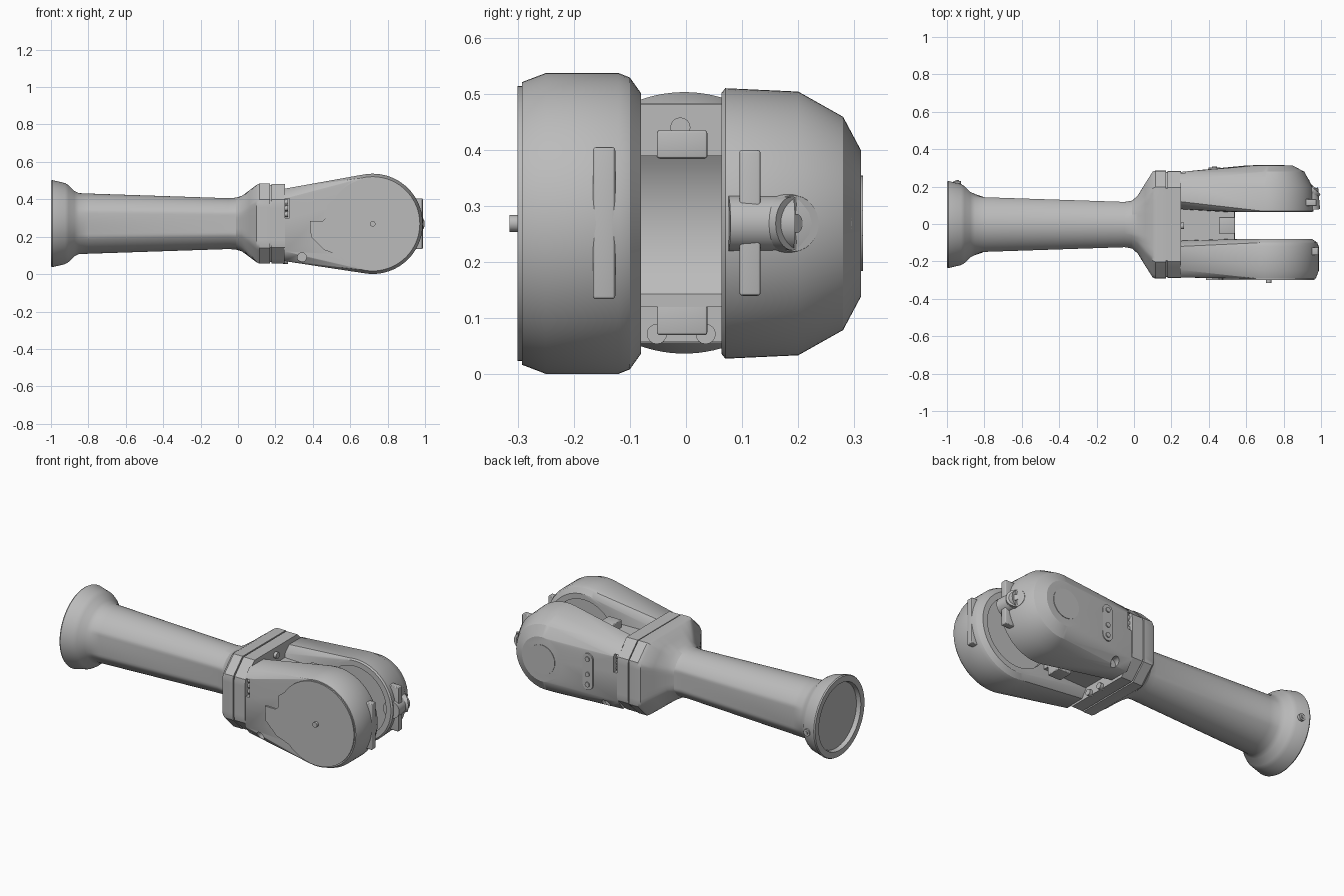
import bpy, bmesh, math
from mathutils import Vector

cube = bpy.data.objects.get("Cube")
if cube:
    bpy.data.objects.remove(cube, do_unlink=True)

grey = bpy.data.materials.new("machine_grey")
grey.use_nodes = True
grey.diffuse_color = (0.5, 0.5, 0.5, 1)
bsdf = next(n for n in grey.node_tree.nodes if n.type == 'BSDF_PRINCIPLED')
bsdf.inputs["Base Color"].default_value = (0.5, 0.5, 0.5, 1)

CY, CZ = -0.003, 0.27       # arm axis
JX, JZ = 0.72, 0.269        # joint centre
parts = []


def finish(name, bm):
    bmesh.ops.recalc_face_normals(bm, faces=bm.faces)
    mesh = bpy.data.meshes.new(name)
    bm.to_mesh(mesh)
    bm.free()
    mesh.materials.append(grey)
    ob = bpy.data.objects.new(name, mesh)
    bpy.context.collection.objects.link(ob)
    parts.append(ob)
    return ob


def select_only(ob):
    bpy.ops.object.select_all(action='DESELECT')
    ob.select_set(True)
    bpy.context.view_layer.objects.active = ob


def cylinder(name, p, q, r, r2=None, seg=32):
    p, q = Vector(p), Vector(q)
    bm = bmesh.new()
    bmesh.ops.create_cone(bm, cap_ends=True, segments=seg, radius1=r,
                          radius2=r if r2 is None else r2, depth=(q - p).length)
    turn = (q - p).to_track_quat('Z', 'Y').to_matrix()
    bmesh.ops.rotate(bm, matrix=turn, verts=bm.verts)
    bmesh.ops.translate(bm, vec=(p + q) / 2, verts=bm.verts)
    return finish(name, bm)


def box(name, lo, hi, bevel=0):
    bm = bmesh.new()
    bmesh.ops.create_cube(bm, size=1)
    for v in bm.verts:
        v.co = [lo[i] if v.co[i] < 0 else hi[i] for i in range(3)]
    if bevel:
        bmesh.ops.bevel(bm, geom=bm.edges[:], offset=bevel, segments=3,
                        profile=0.5, affect='EDGES')
    return finish(name, bm)


def prism(name, outline, y0, y1):
    """Extrude an x, z outline along y."""
    bm = bmesh.new()
    face = bm.faces.new([bm.verts.new((x, y0, z)) for x, z in outline])
    new = bmesh.ops.extrude_face_region(bm, geom=[face])["geom"]
    moved = [v for v in new if isinstance(v, bmesh.types.BMVert)]
    bmesh.ops.translate(bm, vec=(0, y1 - y0, 0), verts=moved)
    return finish(name, bm)


def loft(name, sections, n=96):
    """Sections are x, radius, half width, half height, chamfer sum."""
    bm = bmesh.new()
    rings = []
    for x, r, hy, hz, k in sections:
        ring = []
        for i in range(n):
            a = math.tau * (i + 0.5) / n
            c, s = math.cos(a), math.sin(a)
            d = min(r, hy / abs(c), hz / abs(s), k / (abs(c) + abs(s)))
            ring.append(bm.verts.new((x, CY + d * c, CZ + d * s)))
        rings.append(ring)
    for a, b in zip(rings, rings[1:]):
        for i in range(n):
            j = (i + 1) % n
            bm.faces.new((a[i], a[j], b[j], b[i]))
    bm.faces.new(rings[0])
    bm.faces.new(rings[-1])
    return finish(name, bm)


def arm_hull(name, rings, base, n=72):
    """Convex cheek from joint rings (y, radius) and a base section (y, half height)."""
    bm = bmesh.new()
    for y, r in rings:
        for i in range(n):
            a = math.tau * i / n
            bm.verts.new((JX + r * math.cos(a), y, JZ + r * math.sin(a)))
    for y, h in base:
        for s in (-1, 1):
            bm.verts.new((0.245, y, 0.263 + s * h))
    out = bmesh.ops.convex_hull(bm, input=bm.verts[:])
    inner = [v for v in out["geom_interior"] if isinstance(v, bmesh.types.BMVert)]
    bmesh.ops.delete(bm, geom=inner, context='VERTS')
    bmesh.ops.dissolve_limit(bm, angle_limit=0.01, verts=bm.verts, edges=bm.edges)
    return finish(name, bm)


def cut(target, cutter):
    mod = target.modifiers.new("cut", 'BOOLEAN')
    mod.operation, mod.solver, mod.object = 'DIFFERENCE', 'EXACT', cutter
    select_only(target)
    bpy.ops.object.modifier_apply(modifier=mod.name)
    parts.remove(cutter)
    bpy.data.objects.remove(cutter, do_unlink=True)


# Tube with recessed flared end, flattened sides and flange neck
W = 9
loft("forearm_tube", [
    (-0.975, 0.19, W, W, W), (-1, 0.195, W, W, W), (-1, 0.229, W, W, W),
    (-0.993, 0.233, W, W, W), (-0.925, 0.217, W, W, W), (-0.905, 0.205, W, W, W),
    (-0.875, 0.175, W, W, W), (-0.85, 0.163, W, W, W), (-0.8, 0.161, 0.146, W, W),
    (-0.05, 0.136, 0.121, W, W), (-0.01, 0.139, 0.128, W, W),
    (0.02, 0.16, 0.155, 0.148, W), (0.06, 0.235, 0.22, 0.177, 0.31),
    (0.1, W, 0.283, 0.207, 0.4), (0.115, W, 0.289, 0.214, 0.415),
    (0.172, W, 0.289, 0.214, 0.415)])
loft("flange_seam", [(x, W, 0.281, 0.206, 0.4) for x in (0.165, 0.185)])
loft("yoke_flange", [(x, W, 0.287, 0.212, 0.412) for x in (0.178, 0.25)])
cylinder("end_screw", (-0.945, 0.19, 0.25), (-0.945, 0.229, 0.25), 0.02)
cylinder("end_screw_core", (-0.945, 0.19, 0.25), (-0.945, 0.234, 0.25), 0.01, seg=6)

# Two cheeks of the fork
front = arm_hull("front_cheek", [(-0.292, 0.252), (-0.25, 0.268), (-0.12, 0.268),
                                 (-0.1, 0.26), (-0.08, 0.232)],
                 [(-0.285, 0.14), (-0.245, 0.193), (-0.12, 0.193), (-0.09, 0.15)])
back = arm_hull("back_cheek", [(0.063, 0.232), (0.07, 0.241), (0.2, 0.235),
                               (0.28, 0.19), (0.312, 0.13)],
                [(0.278, 0.13), (0.235, 0.188), (0.12, 0.188), (0.08, 0.15)])

# Inner bearing recesses, bolt pockets and drain pockets
cut(front, cylinder("bore", (JX, -0.11, JZ), (JX, -0.04, JZ), 0.2, seg=64))
cut(back, cylinder("bore", (JX, 0.03, JZ), (JX, 0.095, JZ), 0.2, seg=64))
for side, cheek, face in ((-1, front, 0.29), (1, back, 0.285)):
    cut(cheek, box("pocket", (0.23, min(side * 0.225, side * 0.35), 0.3),
                   (0.275, max(side * 0.225, side * 0.35), 0.405)))
    cut(cheek, cylinder("pocket", (0.342, side * 0.23, 0.09),
                        (0.342, side * 0.33, 0.09), 0.024))
    for z in (0.32, 0.352, 0.385):
        cylinder("flange_bolt", (0.24, side * 0.253, z), (0.268, side * 0.253, z), 0.014, seg=16)

# Web between the cheeks with a curved clearance face and stop blocks
web = box("fork_web", (0.24, -0.11, 0.12), (0.54, 0.1, 0.39))
cut(web, cylinder("clearance", (JX, -0.2, JZ), (JX, 0.2, JZ), 0.22, seg=64))
for z0, z1 in ((0.385, 0.435), (0.07, 0.125)):
    box("stop_block", (0.455, -0.052, z0), (0.54, 0.038, z1), 0.005)
for y, z in ((-0.052, 0.072), (0.035, 0.072), (-0.01, 0.44)):
    cylinder("inner_bolt", (0.24, y, z), (0.268, y, z), 0.018, seg=16)

# Front cover with stepped edge and centre pin
cylinder("front_cover", (JX, -0.27, JZ), (JX, -0.3, JZ), 0.245, seg=72)
prism("cover_step", [(0.385, 0.285), (0.455, 0.285), (0.47, 0.3), (0.475, 0.37),
                     (0.57, 0.45), (JX, JZ), (0.57, 0.09), (0.46, 0.13), (0.39, 0.2)],
      -0.27, -0.2995)
cylinder("centre_pin", (JX, -0.29, JZ), (JX, -0.315, JZ), 0.015, seg=24)

# Back cap and slotted link plate
cylinder("back_cap", (JX, 0.29, JZ), (JX, 0.315, JZ), 0.085, seg=48)
R, LX = 0.032, 0.43
ends = [(LX + R * math.cos(a), z + R * math.sin(a))
        for z, start in ((0.345, 0), (0.195, math.pi))
        for a in [start + math.pi * i / 12 for i in range(13)]]
prism("link_plate", ends, 0.25, 0.302)
for z in (0.345, 0.255, 0.195):
    cylinder("link_bolt", (LX, 0.28, z), (LX, 0.308, z), 0.014, seg=20)

# Tabs on the tip of each cheek
box("front_tab", (0.9, -0.166, 0.134), (0.988, -0.126, 0.405), 0.006)
box("back_tab", (0.9, 0.095, 0.14), (0.977, 0.133, 0.4), 0.006)

# Elbow connector on the back cheek tip
cylinder("connector_sleeve", (0.945, 0.075, JZ), (0.935, 0.19, JZ), 0.05)
cylinder("connector_collar", (0.88, 0.16, JZ), (0.955, 0.19, JZ), 0.075, 0.05)
cylinder("connector_end", (0.9, 0.115, JZ), (0.961, 0.19, JZ), 0.048)
cylinder("connector_screw", (0.95, 0.178, JZ), (0.966, 0.197, JZ), 0.017, seg=20)
cylinder("side_screw", (0.85, 0.23, JZ), (0.9, 0.275, JZ), 0.028, seg=24)

# Smooth shading with crisp edges
for ob in parts:
    select_only(ob)
    bpy.ops.object.shade_smooth_by_angle(angle=math.radians(28))
